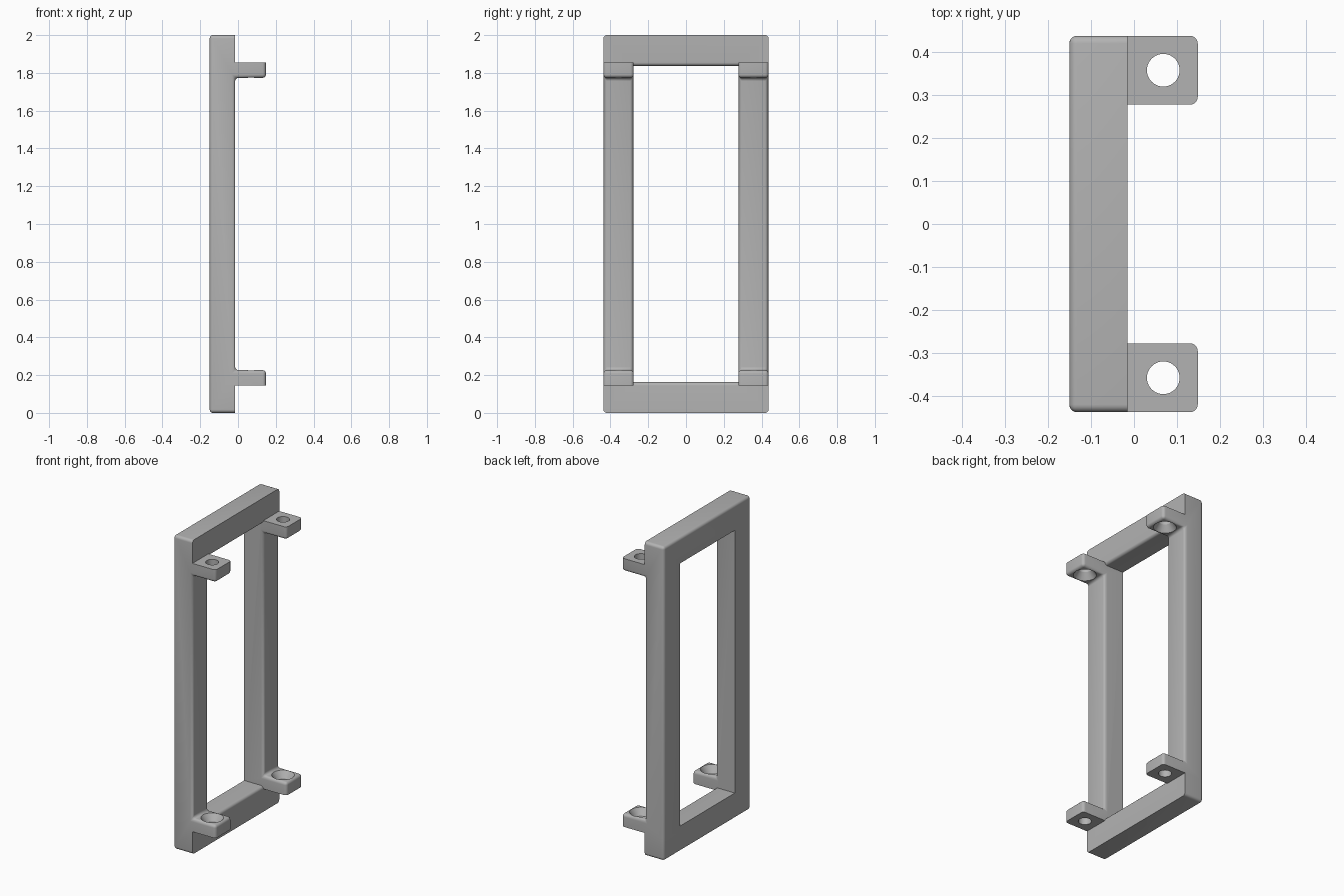
import bpy, bmesh, math
from mathutils import Vector

if "Cube" in bpy.data.objects:
    bpy.data.objects.remove(bpy.data.objects["Cube"])

BACK, FACE, TIP = -0.15, -0.015, 0.148      # depth levels along x
OUT, INN = 0.437, 0.277                     # outer side and opening side
LOW, RAIL, HIGH = 0.145, 0.163, 0.226       # tab underside, rail edge, tab top
ROUND = 0.025

grey = bpy.data.materials.new("grey")
grey.use_nodes = True
colour = (0.45, 0.45, 0.45, 1)
grey.diffuse_color = colour
grey.node_tree.nodes["Principled BSDF"].inputs["Base Color"].default_value = colour


def make_object(name, bm):
    bmesh.ops.recalc_face_normals(bm, faces=bm.faces[:])
    mesh = bpy.data.meshes.new(name)
    bm.to_mesh(mesh)
    bm.free()
    mesh.materials.append(grey)
    obj = bpy.data.objects.new(name, mesh)
    bpy.context.collection.objects.link(obj)
    return obj


# Frame and tabs as one solid, made from filled cells on an uneven grid
levels = [[BACK, FACE, TIP],
          [-OUT, -INN, INN, OUT],
          [0, LOW, RAIL, HIGH, 2 - HIGH, 2 - RAIL, 2 - LOW, 2]]


def filled(c):
    x, y, z = c
    if x not in (0, 1) or y not in (0, 1, 2) or not 0 <= z <= 6:
        return False
    if x == 1:
        return y != 1 and z in (1, 2, 4, 5)
    return y != 1 or z in (0, 1, 5, 6)


bm = bmesh.new()
cells = [(x, y, z) for x in range(2) for y in range(3) for z in range(7)]
for cell in filter(filled, cells):
    for axis in range(3):
        for side in (0, 1):
            beside = list(cell)
            beside[axis] += 2 * side - 1
            if filled(beside):
                continue
            corners = []
            for a, b in ((0, 0), (1, 0), (1, 1), (0, 1)):
                k = list(cell)
                k[axis] += side
                k[(axis + 1) % 3] += a
                k[(axis + 2) % 3] += b
                corners.append(bm.verts.new([levels[i][k[i]] for i in range(3)]))
            bm.faces.new(corners)
bmesh.ops.remove_doubles(bm, verts=bm.verts[:], dist=0.0001)
bmesh.ops.recalc_face_normals(bm, faces=bm.faces[:])
bmesh.ops.dissolve_limit(bm, angle_limit=0.02, verts=bm.verts[:], edges=bm.edges[:])


def near(a, b):
    return abs(a - b) < 0.001


def is_rounded(edge):
    if edge.calc_face_angle(0) < 1:
        return False
    mid = (edge.verts[0].co + edge.verts[1].co) / 2
    span = edge.verts[0].co - edge.verts[1].co
    end = near(abs(mid.z - 1), 1)
    flank = near(abs(mid.y), OUT)
    if near(mid.x, BACK):                        # outer rim at the back
        return end or flank
    if end and flank:                            # four outer corners
        return True
    if near(mid.x, TIP) and abs(span.z) > 0.01:  # tab corners
        return True
    if mid.x > FACE - 0.001 and abs(mid.z - 1) < 1 - HIGH + 0.001:
        return True                              # posts and inner tab faces
    return near(mid.x, FACE) and near(mid.y, 0) and near(abs(mid.z - 1), 1 - RAIL)


bmesh.ops.bevel(bm, geom=[e for e in bm.edges if is_rounded(e)], offset=ROUND,
                offset_type='OFFSET', segments=5, profile=0.5,
                affect='EDGES', clamp_overlap=True)
frame = make_object("mounting_frame", bm)

# Countersunk screw holes, widening toward the middle of the frame
SIDES = 40
profile = [(0.038, -0.9), (0.038, -0.815), (0.066, -0.774), (0.066, -0.73)]
bm = bmesh.new()
for sy in (-1, 1):
    for sz in (-1, 1):
        rings = []
        for radius, height in profile:
            rings.append([bm.verts.new((0.068 + radius * math.cos(t),
                                        sy * 0.357 + radius * math.sin(t),
                                        1 + sz * height))
                          for t in (math.tau * i / SIDES for i in range(SIDES))])
        for lower, upper in zip(rings, rings[1:]):
            for i in range(SIDES):
                j = (i + 1) % SIDES
                bm.faces.new((lower[i], lower[j], upper[j], upper[i]))
        bm.faces.new(rings[0])
        bm.faces.new(rings[-1])
cutter = make_object("screw_hole_cutter", bm)
cutter.hide_render = True

cut = frame.modifiers.new("screw_holes", 'BOOLEAN')
cut.operation = 'DIFFERENCE'
cut.solver = 'EXACT'
cut.object = cutter
bpy.ops.object.select_all(action='DESELECT')
frame.select_set(True)
bpy.context.view_layer.objects.active = frame
bpy.ops.object.modifier_apply(modifier=cut.name)
bpy.data.objects.remove(cutter)
bpy.ops.object.shade_smooth_by_angle(angle=math.radians(30))
